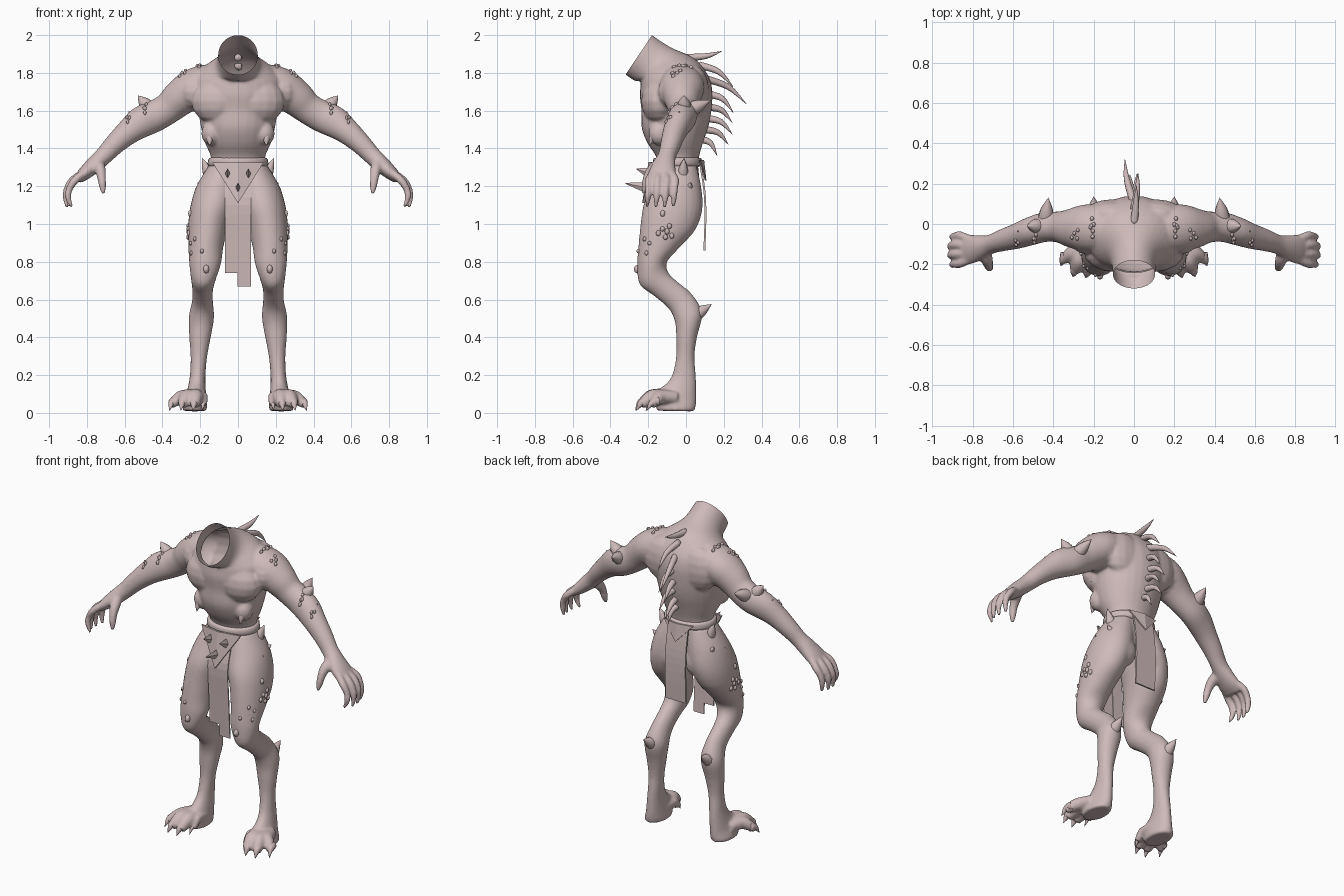
import bpy, bmesh, math, random
from mathutils import Vector, Matrix
from mathutils.bvhtree import BVHTree

random.seed(4)
skin_mat = bpy.data.materials.new("dusty_pink_skin")
skin_mat.diffuse_color = (0.62, 0.49, 0.49, 1)


def spline(rows, n):
    """Catmull-Rom through rows of numbers."""
    out = []
    for i in range(len(rows) - 1):
        p = [rows[max(0, min(len(rows) - 1, i + k))] for k in (-1, 0, 1, 2)]
        for s in range(n):
            t = s / n
            out.append([0.5 * (2 * b + (c - a) * t + (2 * a - 5 * b + 4 * c - d) * t * t
                               + (3 * b - a - 3 * c + d) * t ** 3) for a, b, c, d in zip(*p)])
    return out + [list(rows[-1])]


def stitch(bm, rings, sx=1):
    """Close a stack of rings into a capped solid."""
    vs = [[bm.verts.new((p[0] * sx, p[1], p[2])) for p in r] for r in rings]
    n = len(vs[0])
    for a, b in zip(vs, vs[1:]):
        for j in range(n):
            bm.faces.new((a[j], a[(j + 1) % n], b[(j + 1) % n], b[j]))
    bm.faces.new(vs[0][::-1])
    bm.faces.new(vs[-1])


def section_loft(bm, rows, sides=(1,), n=4, seg=28):
    """Rows: x centre, half width, front y, front z, back y, back z."""
    rings = []
    for x, a, yf, zf, yb, zb in spline(rows, n):
        rings.append([(x + a * math.cos(t), (yf + yb) / 2 + (yf - yb) / 2 * math.sin(t),
                       (zf + zb) / 2 + (zf - zb) / 2 * math.sin(t))
                      for t in (2 * math.pi * k / seg for k in range(seg))])
    for s in sides:
        stitch(bm, rings, s)


def tube(bm, rows, sides=(1, -1), n=4, seg=12):
    """Rows: x, y, z, radius across, radius along y."""
    pts = spline([r if len(r) == 5 else (*r, r[3]) for r in rows], n)
    pos = [Vector(p[:3]) for p in pts]
    d = (pos[-1] - pos[0]).normalized()
    ref = Vector((1, 0, 0)) if abs(d.y) > 0.8 else Vector((0, 1, 0))
    rings = []
    for i, p in enumerate(pts):
        t = (pos[min(i + 1, len(pos) - 1)] - pos[max(i - 1, 0)]).normalized()
        u = (ref - t * ref.dot(t)).normalized()
        v = t.cross(u)
        rings.append([pos[i] + v * max(p[3], .001) * math.cos(a) + u * max(p[4], .001) * math.sin(a)
                      for a in (2 * math.pi * k / seg for k in range(seg))])
    for s in sides:
        stitch(bm, rings, s)


def blob(bm, c, r, sides=(1, -1), seg=16):
    for s in sides:
        m = Matrix.Translation((c[0] * s, c[1], c[2])) @ Matrix.Diagonal((*r, 1))
        bmesh.ops.create_uvsphere(bm, u_segments=seg, v_segments=seg // 2, radius=1, matrix=m)


def finish(bm, name, smooth=True):
    bmesh.ops.recalc_face_normals(bm, faces=bm.faces)
    me = bpy.data.meshes.new(name)
    bm.to_mesh(me)
    bm.free()
    me.materials.append(skin_mat)
    ob = bpy.data.objects.new(name, me)
    bpy.context.collection.objects.link(ob)
    bpy.context.view_layer.objects.active = ob
    if smooth:
        me.polygons.foreach_set("use_smooth", [True] * len(me.polygons))
    return ob


# Body: torso and neck stump
body = bmesh.new()
section_loft(body, [
    (0, .08, -.09, 1.12, .04, 1.12), (0, .15, -.15, 1.22, .07, 1.22),
    (0, .145, -.15, 1.30, .065, 1.30), (0, .145, -.16, 1.36, .07, 1.36),
    (0, .175, -.205, 1.43, .09, 1.43), (0, .197, -.235, 1.51, .12, 1.52),
    (0, .212, -.236, 1.60, .137, 1.62), (0, .237, -.245, 1.68, .138, 1.72),
    (0, .235, -.24, 1.74, .11, 1.80), (0, .18, -.24, 1.765, .04, 1.88),
    (0, .118, -.265, 1.755, -.08, 1.935), (0, .105, -.32, 1.79, -.18, 2.0),
    (0, .105, -.353, 1.812, -.213, 2.022)])
blob(body, (.10, -.14, 1.65), (.15, .098, .125))        # chest
blob(body, (.14, -.14, 1.48), (.055, .06, .065))        # lower rib
blob(body, (.11, .045, 1.70), (.14, .078, .14))         # shoulder blade
blob(body, (.235, -.03, 1.70), (.10, .122, .105))       # shoulder
blob(body, (.10, .01, 1.10), (.09, .075, .10))          # buttock

# Body: arms, palms, fingers and thumbs
tube(body, [(.06, -.03, 1.75, .07, .08), (.15, -.025, 1.75, .095, .11), (.235, -.02, 1.72, .102, .118),
            (.31, -.02, 1.665, .096, .098), (.37, -.015, 1.612, .083, .078), (.44, -.015, 1.572, .084, .074),
            (.51, -.035, 1.54, .084, .070), (.58, -.06, 1.488, .068, .063), (.65, -.08, 1.425, .056, .055),
            (.71, -.10, 1.362, .048, .048), (.76, -.115, 1.315, .045, .06), (.81, -.125, 1.27, .037, .073),
            (.85, -.13, 1.235, .024, .07)], seg=24)
for i in range(4):
    y = -.058 - .046 * i
    o = .012 * (i in (1, 2))
    tube(body, [(.80, -.05 + y * .6, 1.28, .021), (.86 + o, y, 1.235, .022), (.893 + o, y - .003, 1.185, .019),
                (.90 + o, y - .006, 1.14, .017), (.893 + o - .014 * (i == 3), y - .01, 1.09 - o * .3, .009)], seg=10)
tube(body, [(.75, -.12, 1.33, .036), (.73, -.175, 1.29, .031), (.722, -.205, 1.245, .024),
            (.717, -.217, 1.20, .02), (.713, -.225, 1.16, .01)], seg=10)

# Body: bent legs and feet
section_loft(body, [
    (.08, .075, -.14, 1.31, .055, 1.31), (.11, .11, -.185, 1.2, .08, 1.2),
    (.135, .118, -.225, 1.1, .087, 1.08), (.157, .107, -.24, 1.0, .05, .97),
    (.170, .093, -.252, .88, -.03, .88), (.174, .084, -.258, .78, -.10, .80),
    (.183, .066, -.245, .68, -.092, .74), (.187, .055, -.17, .62, -.04, .69),
    (.188, .055, -.09, .55, .03, .63), (.194, .067, -.058, .48, .085, .53),
    (.201, .057, -.052, .40, .058, .40), (.207, .044, -.052, .30, .045, .30),
    (.213, .041, -.07, .21, .052, .20), (.218, .046, -.10, .16, .054, .12),
    (.222, .055, -.15, .115, .054, .06), (.228, .064, -.16, .05, .05, .025),
    (.23, .063, -.155, .012, .042, .008)], (1, -1))
TOES = ((.190, .180, -.195, .026), (.220, .230, -.25, .040), (.255, .295, -.245, .039), (.265, .355, -.19, .034))
for b, tip, y, r in TOES:
    m = b * .4 + tip * .6
    tube(body, [(b, -.05, .08, r), (b * .7 + tip * .3, y * .5 - .035, .085, r * 1.1),
                (m, y * .8, .072, r), (tip, y + .008, .042, r * .65)], seg=12)
ob = finish(body, "body")
rm = ob.modifiers.new("blend", 'REMESH')
rm.mode, rm.voxel_size, rm.use_smooth_shade = 'VOXEL', 0.0075, True
sm = ob.modifiers.new("soften", 'SMOOTH')
sm.factor, sm.iterations = 0.5, 10
for name in ("blend", "soften"):
    bpy.ops.object.modifier_apply(modifier=name)

# Slice the neck open along a slanted plane
bm = bmesh.new()
bm.from_mesh(ob.data)
bmesh.ops.bisect_plane(bm, geom=bm.verts[:] + bm.edges[:] + bm.faces[:], plane_co=(0, -.32, 1.79),
                       plane_no=(0, -.832, .555), clear_outer=True)
surface = BVHTree.FromBMesh(bm)
bm.to_mesh(ob.data)
bm.free()
ob.data.polygons.foreach_set("use_smooth", [True] * len(ob.data.polygons))


def spike(bm, base, tip, r, bend=(0, 0, 0), sides=(1, -1)):
    a, b = Vector(base), Vector(tip)
    m = (a + b) / 2 + Vector(bend)
    tube(bm, [(*a, r), (*m, r * .75), (*b, .001)], sides, n=4, seg=10)


# Toe claws
bm = bmesh.new()
for b, tip, y, r in TOES:
    spike(bm, (tip * .85 + b * .15, y + .045, .062), (tip + .008, y - .018, .012), r * .7, (0, -.004, .016))
finish(bm, "toe_claws")

# Curved row of spines down the back
bm = bmesh.new()
SPINES = ((.00, 1.88, .19, 1.915), (.07, 1.84, .25, 1.725), (.10, 1.77, .32, 1.635), (.11, 1.69, .25, 1.59),
          (.11, 1.62, .245, 1.535), (.10, 1.56, .245, 1.475), (.09, 1.50, .225, 1.42), (.07, 1.45, .165, 1.36))
for i, (y, z, ty, tz) in enumerate(SPINES):
    x = (.012, .02, -.045, .015, -.02, .015, -.015, .01)[i]
    spike(bm, (0, y, z), (x, ty, tz), .02, (x * .3, .012, .024 if i else -.008), (1,))
finish(bm, "back_spines")

# Elbow, forearm, hip, thigh, rib and heel spikes
bm = bmesh.new()
for base, tip, r in (((.44, .01, 1.60), (.425, .13, 1.655), .042), ((.47, -.01, 1.61), (.53, -.01, 1.68), .04),
                     ((.53, -.04, 1.56), (.58, -.035, 1.595), .022), ((.195, .03, .505), (.20, .135, .575), .04),
                     ((.14, -.02, 1.23), (.19, -.01, 1.35), .034), ((.20, -.08, 1.09), (.225, -.07, 1.19), .034),
                     ((.16, .01, 1.17), (.215, .025, 1.22), .026), ((.15, -.165, 1.48), (.15, -.195, 1.415), .024),
                     ((.18, -.10, 1.62), (.212, -.13, 1.57), .028)):
    spike(bm, base, tip, r)
finish(bm, "limb_spikes")

# Warts clustered on shoulders, forearms, thighs and knees
bm = bmesh.new()
CLUSTERS = (((.22, -.02, 1.86), .06, 6, .012), ((.30, -.06, 1.80), .05, 4, .011), ((.50, -.09, 1.62), .05, 5, .011),
            ((.58, -.08, 1.55), .03, 3, .010), ((.29, -.11, .96), .05, 6, .013), ((.28, -.14, 1.06), .02, 1, .014),
            ((.27, -.22, .90), .06, 3, .011), ((.165, -.29, .76), 0, 1, .02), ((.20, -.29, .86), .01, 1, .012))
for c, spread, count, r in CLUSTERS:
    for k in range(count):
        a = k * 2.4
        d = spread * math.sqrt((k + .3) / count)
        p = surface.find_nearest(Vector(c) + Vector((-abs(d) * .2, d * math.cos(a), d * math.sin(a))))[0]
        blob(bm, p, (r * .8, r, r * random.uniform(1, 1.35)), seg=8)
finish(bm, "warts")

# Belt
bm = bmesh.new()
section_loft(bm, [(0, .135, -.14, 1.30, .055, 1.30), (0, .157, -.172, 1.308, .082, 1.308),
                  (0, .160, -.175, 1.33, .084, 1.33), (0, .153, -.17, 1.348, .08, 1.348),
                  (0, .135, -.14, 1.352, .055, 1.352)], n=2)
finish(bm, "belt")


def flap(name, corner, mid, low, depth):
    """Folded triangular plate with a raised rim."""
    bm = bmesh.new()
    l, m, r, b = [bm.verts.new(p) for p in ((-corner[0], *corner[1:]), mid, corner, low)]
    fs = [bm.faces.new((l, b, m)), bm.faces.new((m, b, r))]
    bmesh.ops.inset_region(bm, faces=fs, thickness=.014, depth=0)
    for v in {v for f in fs for v in f.verts}:
        v.co.y += depth
    geo = bmesh.ops.extrude_face_region(bm, geom=bm.faces[:])["geom"]
    for v in geo:
        if isinstance(v, bmesh.types.BMVert):
            v.co.y += depth * 2
    finish(bm, name, False)


flap("belt_front_plate", (.135, -.175, 1.325), (0, -.205, 1.328), (0, -.238, 1.11), .006)
flap("belt_back_flap", (.10, .08, 1.34), (0, .10, 1.34), (0, .112, 1.23), -.004)

# Diamond studs on the belt plate, flattened sideways
bm = bmesh.new()
for x, y, z, ty, tz, sides in ((.055, -.19, 1.265, -.262, 1.292, (1, -1)), (0, -.20, 1.19, -.32, 1.215, (1,))):
    rings = [[(x + r * .5 * cx, yy, zz + r * cz) for cx, cz in ((1, 0), (0, 1.1), (-1, 0), (0, -1.1))]
             for yy, zz, r in ((y, z, .028), ((y + ty) / 2, (z + tz) / 2, .016), (ty, tz, .002))]
    for s in sides:
        stitch(bm, rings, s)
finish(bm, "plate_studs", False)


def cloth(name, x0, x1, rows, th=.007):
    bm = bmesh.new()
    stitch(bm, [[(x0, y, z), (x1, y, z), (x1, y + th, z), (x0, y + th, z)] for y, z in spline(rows, 3)])
    finish(bm, name, False)


# Hanging cloth strips
cloth("front_cloth_short", -.07, .004, [(-.155, 1.28), (-.18, 1.2), (-.2, 1.1), (-.19, .92), (-.18, .74)])
cloth("front_cloth_long", -.002, .07, [(-.157, 1.28), (-.182, 1.2), (-.203, 1.1), (-.194, .92), (-.18, .67)])
cloth("back_cloth", -.07, .07, [(.07, 1.32), (.092, 1.18), (.098, 1.04), (.092, .86)], .01)
